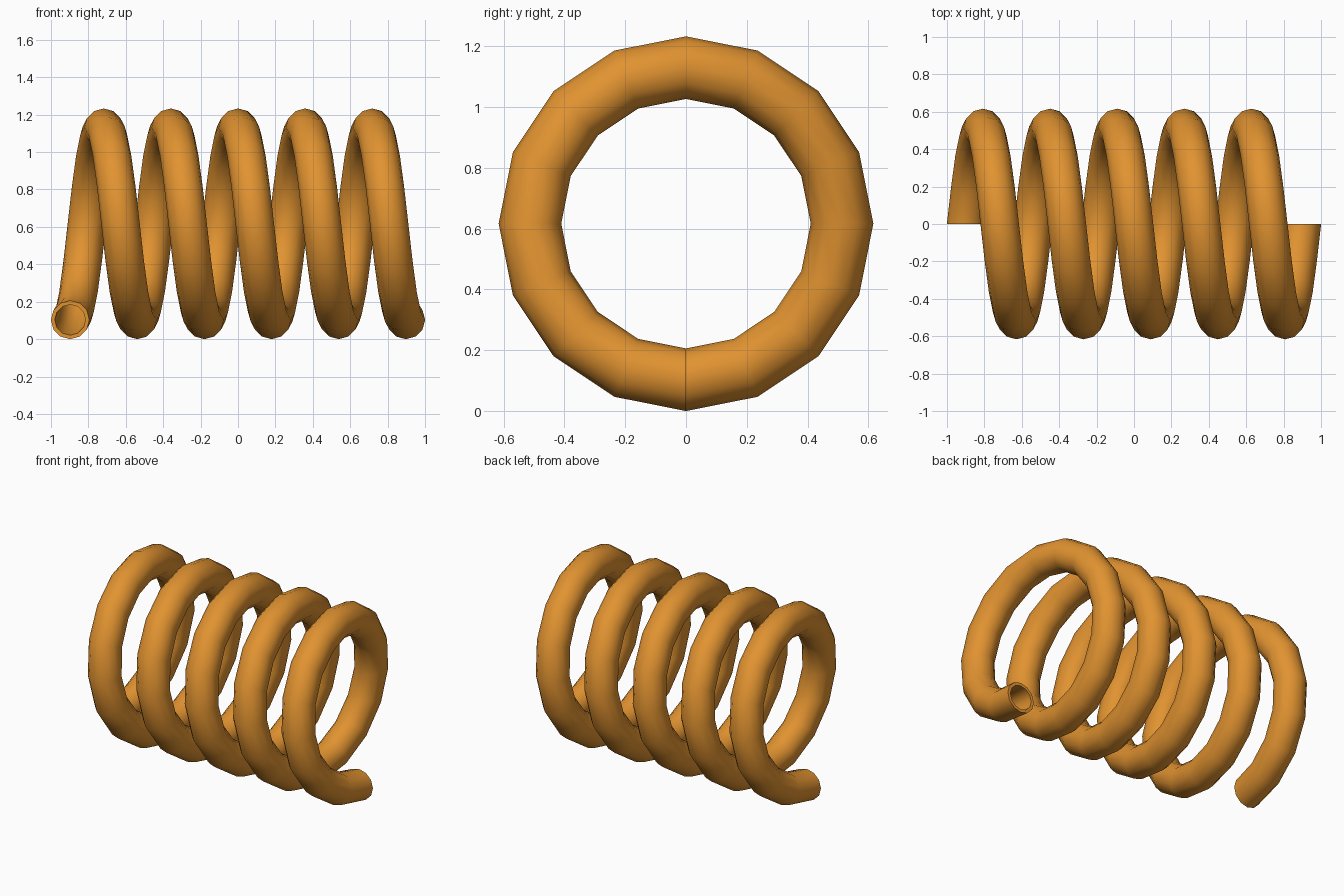
import bpy, bmesh, math

if "Cube" in bpy.data.objects:
    bpy.data.objects.remove(bpy.data.objects["Cube"])

TURNS, STEPS, SIDES = 5, 16, 12
COIL_R, TUBE_R, WALL, PITCH = 0.5135, 0.103, 0.021, 0.359

mat = bpy.data.materials.new("orange metal")
mat.diffuse_color = (0.75, 0.29, 0.03, 1)
mat.use_nodes = True
mat.node_tree.nodes["Principled BSDF"].inputs["Base Color"].default_value = mat.diffuse_color

bm = bmesh.new()
N = TURNS * STEPS


def ring(i, r):
    """Cross-section of the tube at step i, in the plane through the coil axis."""
    a = 2 * math.pi * i / STEPS
    x0 = PITCH * (i / STEPS - TURNS / 2)
    out = []
    for k in range(SIDES):
        t = 2 * math.pi * k / SIDES
        d = COIL_R + r * math.cos(t)
        out.append(bm.verts.new((x0 + r * math.sin(t), d * math.sin(a),
                                 COIL_R + TUBE_R - d * math.cos(a))))
    return out


def bridge(a, b):
    for k in range(SIDES):
        j = (k + 1) % SIDES
        bm.faces.new((a[k], a[j], b[j], b[k]))


# outer and inner walls of the pipe, joined by a flat rim at each open end
outer = [ring(i, TUBE_R) for i in range(N + 1)]
inner = [ring(i, TUBE_R - WALL) for i in range(N + 1)]
for i in range(N):
    bridge(outer[i], outer[i + 1])
    bridge(inner[i + 1], inner[i])
bridge(inner[0], outer[0])
bridge(outer[N], inner[N])
bmesh.ops.recalc_face_normals(bm, faces=bm.faces)

me = bpy.data.meshes.new("coil_spring")
bm.to_mesh(me)
bm.free()
me.materials.append(mat)
ob = bpy.data.objects.new("coil_spring", me)
bpy.context.collection.objects.link(ob)
bpy.context.view_layer.objects.active = ob
ob.select_set(True)
bpy.ops.object.shade_smooth_by_angle(angle=math.radians(40))
